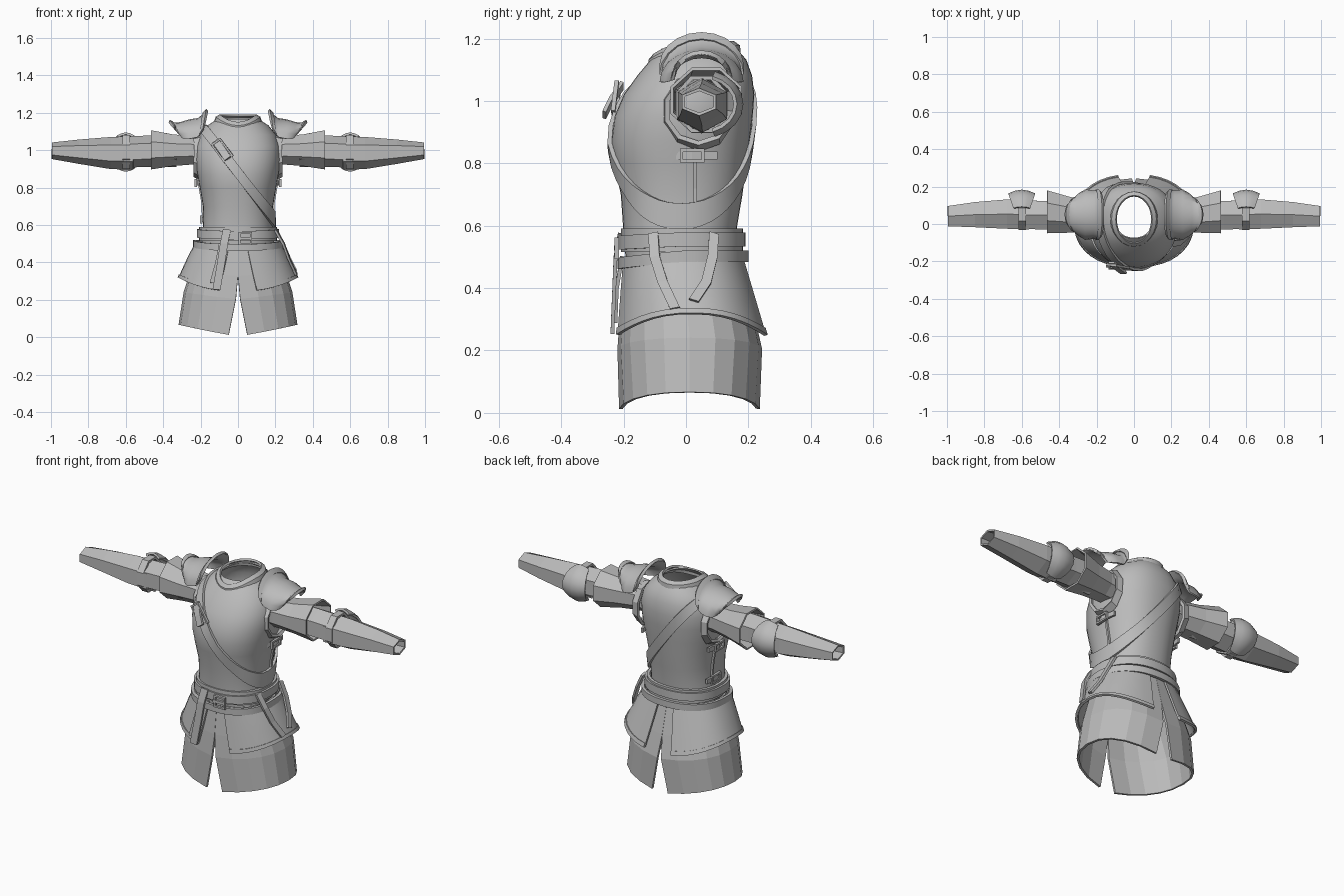
import bpy, bmesh, math
from math import sin, cos, pi, copysign
from mathutils import Vector

if "Cube" in bpy.data.objects:
    bpy.data.objects.remove(bpy.data.objects["Cube"])

MAT = bpy.data.materials.new("plain grey")
MAT.diffuse_color = (0.5, 0.5, 0.5, 1)
MAT.use_nodes = True
MAT.node_tree.nodes["Principled BSDF"].inputs["Base Color"].default_value = MAT.diffuse_color


def lerp(a, b, t):
    return a + (b - a) * t


def loft(name, rings, closed=True, thick=0.0, angle=35, caps=False):
    """Skin rows of points; optionally thicken; angle 0 means flat shading."""
    bm = bmesh.new()
    rows = [[bm.verts.new(p) for p in r] for r in rings]
    n = len(rows[0])
    for a, b in zip(rows, rows[1:]):
        for i in range(n if closed else n - 1):
            j = (i + 1) % n
            bm.faces.new((a[i], a[j], b[j], b[i]))
    if caps:
        bm.faces.new(rows[0])
        bm.faces.new(rows[-1])
    bmesh.ops.recalc_face_normals(bm, faces=bm.faces)
    me = bpy.data.meshes.new(name)
    bm.to_mesh(me)
    bm.free()
    me.materials.append(MAT)
    ob = bpy.data.objects.new(name, me)
    bpy.context.collection.objects.link(ob)
    if thick:
        mod = ob.modifiers.new("thickness", 'SOLIDIFY')
        mod.thickness = thick
        mod.offset = 0
        bpy.context.view_layer.objects.active = ob
        bpy.ops.object.modifier_apply(modifier=mod.name)
    if angle:
        for p in me.polygons:
            p.use_smooth = True
        me.set_sharp_from_angle(angle=math.radians(angle))
    return ob


def oval(t, hx, yf, yb, n=2.25):
    """Body cross-section; t = 0 is the front centre."""
    s, c = sin(t), cos(t)
    x = hx * copysign(abs(s) ** (2 / n), s)
    y = (yf + yb) / 2 - (yb - yf) / 2 * copysign(abs(c) ** (2 / n), c)
    return x, y


def strip(name, pts, wide, half, thick=0.012):
    """Flat strap along a path, widened along a direction."""
    w = Vector(wide).normalized() * half
    return loft(name, [[Vector(p) - w, Vector(p) + w] for p in pts], False, thick, 0)


def frame(name, c, u, v, hu, hv, bar=0.01, deep=0.014):
    """Rectangular buckle frame in the plane of u and v."""
    c, u, v = Vector(c), Vector(u).normalized(), Vector(v).normalized()
    d = u.cross(v) * deep / 2
    rings = []
    for k, o in ((1, -1), (1, 1), (0, 1), (0, -1), (1, -1)):
        a, b = hu - (0 if k else bar), hv - (0 if k else bar)
        rings.append([c + u * a * i + v * b * j + d * o for i, j in ((-1, -1), (1, -1), (1, 1), (-1, 1))])
    return loft(name, rings, angle=0)


# Torso shell: z, half width, front y, back y
BODY = [(.50, .19, -.19, .155), (.60, .182, -.198, .16), (.70, .183, -.205, .177), (.80, .2, -.226, .19),
        (.87, .213, -.236, .2), (.95, .224, -.225, .21), (1.02, .222, -.195, .215),
        (1.08, .2, -.152, .208), (1.13, .16, -.11, .19), (1.165, .105, -.075, .16)]


def body(t, z, grow=0.0):
    for a, b in zip(BODY, BODY[1:]):
        if z <= b[0]:
            break
    f = min(max((z - a[0]) / (b[0] - a[0]), 0), 1)
    hx, yf, yb = (lerp(a[i], b[i], f) for i in (1, 2, 3))
    return Vector((*oval(t, hx + grow, yf - grow, yb + grow), z))


N = 40
turn = [2 * pi * i / N for i in range(N)]
loft("torso", [[body(t, r[0]) for t in turn] for r in BODY], thick=.008, angle=60)

# Collar with a V dip at the front
def collar_row(hx, yf, yb, zside, dip):
    row = []
    for i in range(24):
        t = 2 * pi * i / 24
        x, y = oval(t, hx, yf, yb, 2)
        row.append((x, y, zside - dip * max(cos(t), 0) ** 2))
    return row


loft("collar", [collar_row(.125, -.115, .17, 1.145, .035), collar_row(.115, -.115, .168, 1.175, .045),
                collar_row(.095, -.1, .15, 1.187, .04)], thick=.012, angle=30)


# Diagonal chest strap wrapped around the torso
def strap_z(t, shift):
    lo, hi = .5, 1.165
    for _ in range(30):
        z = (lo + hi) / 2
        if z < .88 + shift - 1.37 * body(t, z).x:
            lo = z
        else:
            hi = z
    return lo


loft("chest_strap", [[body(t, strap_z(t, k), .012) for t in turn] for k in (-.042, .042)], thick=.014)
frame("chest_buckle", (-.085, -.225, 1.0), (.59, -.1, -.8), (.8, -.1, .55), .06, .032)
strip("chest_strap_tongue", [(-.12, -.205, 1.05), (-.085, -.24, 1.0), (-.055, -.262, .955)], (.8, 0, .59), .02)

# Underskirt in two halves with splits front and back
for s, side in ((1, "right"), (-1, "left")):
    rows = []
    for v, hx, yf, yb in ((0, .2, -.185, .165), (.35, .25, -.205, .21), (.6, .285, -.214, .238), (1, .312, -.21, .232)):
        row = []
        for i in range(11):
            g = .0 if v < .5 else .12 * (v - .5) / .5
            t = lerp(g, pi - g, i / 10)
            x, y = oval(t, hx, yf, yb, 2.3)
            row.append((s * max(x, .037 * g / .12), y, lerp(.5, .006 + .06 * sin(t), v)))
        rows.append(row)
    loft(side + "_underskirt", rows, False, .012, 0)

    # Flared hip plates over the underskirt
    def plate_row(v, grow=0.0):
        row = []
        for i in range(17):
            t = lerp(lerp(.16, .27, v), pi - lerp(.16, .22, v), i / 16)
            x, y = oval(t, lerp(.225, .312, v ** .9) + grow, lerp(-.198, -.222, v) - grow,
                        lerp(.18, .256, v) + grow, 2.3)
            zb = .322 - .072 * cos(t) ** 2
            row.append((s * x, y, lerp(.5, zb, v)))
        return row
    loft(side + "_hip_plate", [plate_row(v) for v in (0, .33, .66, 1)], False, .01)
    loft(side + "_hip_plate_trim", [plate_row(v, .004) for v in (.93, 1.02)], False, .012)

# Belts
def belt(name, z, h, hx, yf, yb, sag):
    loft(name, [[(*oval(t, hx, yf, yb), z + k * h - sag * max(cos(t), 0)) for t in turn]
                for k in (-.5, .5)], thick=.016)


belt("waist_band", .553, .075, .2, -.2, .175, 0)
belt("upper_belt", .556, .045, .212, -.208, .183, .01)
belt("lower_belt", .502, .036, .232, -.212, .192, .022)
frame("belt_buckle", (.04, -.222, .528), (1, 0, 0), (0, 0, 1), .036, .034)
strip("belt_buckle_tongue", [(0, -.225, .528), (.075, -.222, .528)], (0, 0, 1), .008)

# Hanging belt ends
strip("front_belt_end", [(-.06, -.212, .575), (-.075, -.226, .5), (-.09, -.23, .4), (-.115, -.236, .255)], (1, 0, -.1), .021)
strip("front_belt_end_under", [(-.085, -.205, .5), (-.105, -.222, .4), (-.135, -.226, .29)], (1, 0, -.15), .016)
strip("side_belt_end_front", [(.2, -.105, .575), (.243, -.1, .5), (.272, -.075, .42), (.312, -.035, .335)], (.1, 1, .2), .016)
strip("side_belt_end_back", [(.205, .09, .575), (.243, .085, .5), (.278, .065, .42), (.308, .025, .36)], (.1, 1, -.3), .016)


# Arms: tubes along x with rings (x, y centre, z centre, y radius, z radius)
def tube(name, s, rings, sides=8, thick=.01, caps=False):
    rows = []
    for x, cy, cz, ry, rz in rings:
        a0 = pi / sides
        k = 1 / cos(a0)
        rows.append([(s * x, cy + ry * k * cos(a0 + 2 * pi * i / sides), cz + rz * k * sin(a0 + 2 * pi * i / sides))
                     for i in range(sides)])
    return loft(name, rows, True, thick, 0, caps)


for s, side in ((1, "right"), (-1, "left")):
    tube(side + "_armhole_rim", s, [(.2, .04, .965, .105, .115), (.235, .04, .97, .1, .1)], 10, .016)
    tube(side + "_upper_sleeve", s, [(.18, .04, .995, .075, .068), (.25, .04, 1.0, .08, .072),
                                     (.35, .05, 1.0, .092, .08), (.465, .065, 1.002, .11, .1)])
    tube(side + "_inner_sleeve", s, [(.33, .045, .995, .075, .07), (.48, .047, .995, .072, .068),
                                     (.6, .05, .99, .072, .068)], 6)
    tube(side + "_forearm_sleeve", s, [(.56, .05, .985, .075, .073), (.68, .053, .985, .074, .07),
                                       (.85, .05, .992, .063, .052), (.995, .042, .997, .05, .034)], 6)
    tube(side + "_elbow_band", s, [(.578, .05, .99, .076, .084), (.618, .05, .99, .076, .084)], 8, .014)

    # Elbow guard, a fan wrapped around the back of the arm
    rows = []
    for i in range(9):
        a = lerp(-1.25, 1.25, i / 8)
        w = lerp(.03, .07, cos(a))
        rows.append([(s * (.6 + w * k), .05 + r * cos(a), .99 + r * .82 * sin(a))
                     for k, r in ((-1, .108), (-.5, .122), (0, .128), (.5, .122), (1, .108))])
    loft(side + "_elbow_guard", rows, False, .012)

    # Shoulder guard: raised neck flange, dome, upturned tip
    def guard_row(x, half, top, drop, bend):
        row = []
        for i in range(11):
            a = lerp(-1, 1, i / 10)
            row.append((s * (x - bend * a * a), .05 + half * sin(a * pi / 2), top - drop * (1 - cos(a * pi / 2))))
        return row
    prof = [(.165, .125, 1.212, .1, -.02), (.185, .125, 1.19, .11, -.02), (.21, .125, 1.168, .1, -.01),
            (.26, .13, 1.16, .1, 0), (.31, .115, 1.145, .085, .025), (.35, .095, 1.142, .075, .055),
            (.368, .085, 1.152, .08, .07)]
    loft(side + "_shoulder_guard", [guard_row(*p) for p in prof], False, .01, 45)
    for part, ps in (("neck", prof[:2]), ("outer", prof[-2:])):
        loft(f"{side}_shoulder_{part}_trim", [guard_row(x, h + .004, t + .004, d, b) for x, h, t, d, b in ps], False, .014)

    # Side seam strap and its buckle
    strip(side + "_side_strap", [(s * (body(pi / 2, z).x + .004), .03, z) for z in (.64, .72, .8, .87)], (0, 1, 0), .006)
    strip(side + "_side_buckle_strap", [(s * .202, -.03, .825), (s * .222, .02, .825), (s * .21, .1, .825)], (0, 0, 1), .013)
    frame(side + "_side_buckle", (s * .226, .02, .825), (0, 1, 0), (0, 0, 1), .04, .022)
frame("lower_side_buckle", (-.196, .01, .63), (0, 1, 0), (0, 0, 1), .04, .022)
strip("lower_side_buckle_strap", [(-.186, -.04, .63), (-.194, .01, .63), (-.186, .08, .63)], (0, 0, 1), .013)
